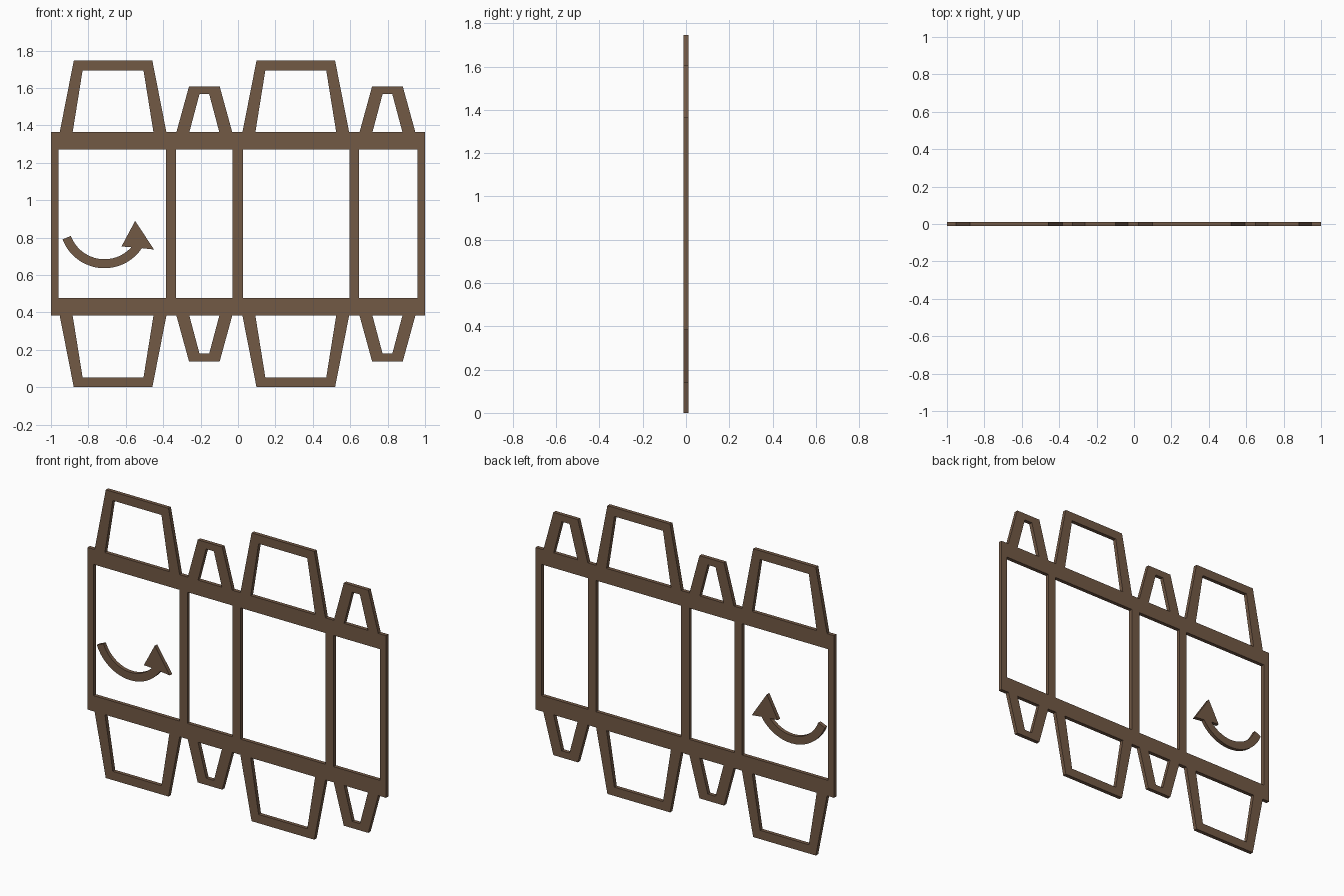
import bpy, bmesh, math
from mathutils import Matrix

if "Cube" in bpy.data.objects:
    bpy.data.objects.remove(bpy.data.objects["Cube"])

HALF = 0.0115          # half thickness of the sheet
MID = 0.873            # height of the horizontal mirror line

card = bpy.data.materials.new("brown_card")
card.diffuse_color = (0.17, 0.10, 0.06, 1)
card.use_nodes = True
card.node_tree.nodes["Principled BSDF"].inputs["Base Color"].default_value = card.diffuse_color


def plate(name, *loops):
    """Flat sheet in the xz plane: first loop is the outline, the rest are holes."""
    cu = bpy.data.curves.new(name, 'CURVE')
    cu.dimensions = '2D'
    cu.fill_mode = 'BOTH'
    cu.extrude = HALF
    for loop in loops:
        sp = cu.splines.new('POLY')
        sp.points.add(len(loop) - 1)
        for p, (x, z) in zip(sp.points, loop):
            p.co = (x, z, 0, 1)
        sp.use_cyclic_u = True
    tmp = bpy.data.objects.new(name + "_tmp", cu)
    bpy.context.collection.objects.link(tmp)
    dg = bpy.context.evaluated_depsgraph_get()
    me = bpy.data.meshes.new_from_object(tmp.evaluated_get(dg))
    bpy.data.objects.remove(tmp)
    bm = bmesh.new()
    bm.from_mesh(me)
    bmesh.ops.remove_doubles(bm, verts=bm.verts, dist=1e-5)
    bmesh.ops.recalc_face_normals(bm, faces=bm.faces)
    bmesh.ops.transform(bm, matrix=Matrix.Rotation(math.pi / 2, 4, 'X'), verts=bm.verts)
    for f in bm.faces:
        f.smooth = False
    bm.to_mesh(me)
    bm.free()
    me.name = name
    me.materials.clear()
    me.materials.append(card)
    ob = bpy.data.objects.new(name, me)
    bpy.context.collection.objects.link(ob)
    return ob


def rect(x0, x1, z0, z1):
    return [(x0, z0), (x1, z0), (x1, z1), (x0, z1)]


# Box body: four panels with open windows
windows = [(-0.96, -0.384), (-0.332, -0.03), (0.026, 0.595), (0.648, 0.96)]
plate("body_panels", rect(-1, 1, 0.382, 1.364),
      *[rect(a, b, 0.477, 1.272) for a, b in windows])

# Flaps: hollow trapezoids, open toward the body, on the upper and lower edges
# (centre x, outer half widths, inner half widths, outer height, inner height)
BIG = (0.285, 0.21, 0.216, 0.163, 1.746, 1.693)
SMALL = (0.149, 0.082, 0.08, 0.026, 1.608, 1.567)
for i, (cx, (ob, ot, ib, it, zo, zi)) in enumerate(
        [(-0.668, BIG), (-0.18, SMALL), (0.309, BIG), (0.799, SMALL)], 1):
    base = 1.364
    prof = [(-ob, base), (-ot, zo), (ot, zo), (ob, base),
            (ib, base), (it, zi), (-it, zi), (-ib, base)]
    plate(f"top_flap_{i}", [(cx + x, z) for x, z in prof])
    plate(f"bottom_flap_{i}", [(cx + x, 2 * MID - z) for x, z in prof])

# Curved fold arrow
CX, CZ = -0.714, 0.876


def arc(r, a0, a1, n=20):
    angles = [math.radians(a0 + (a1 - a0) * k / n) for k in range(n + 1)]
    return [(CX + r * math.cos(a), CZ + r * math.sin(a)) for a in angles]


head = [(-0.449, 0.736), (-0.55, 0.889), (-0.623, 0.752)]
plate("fold_arrow", arc(0.24, 201, 326.4) + head + arc(0.192, 318.5, 200.5))
